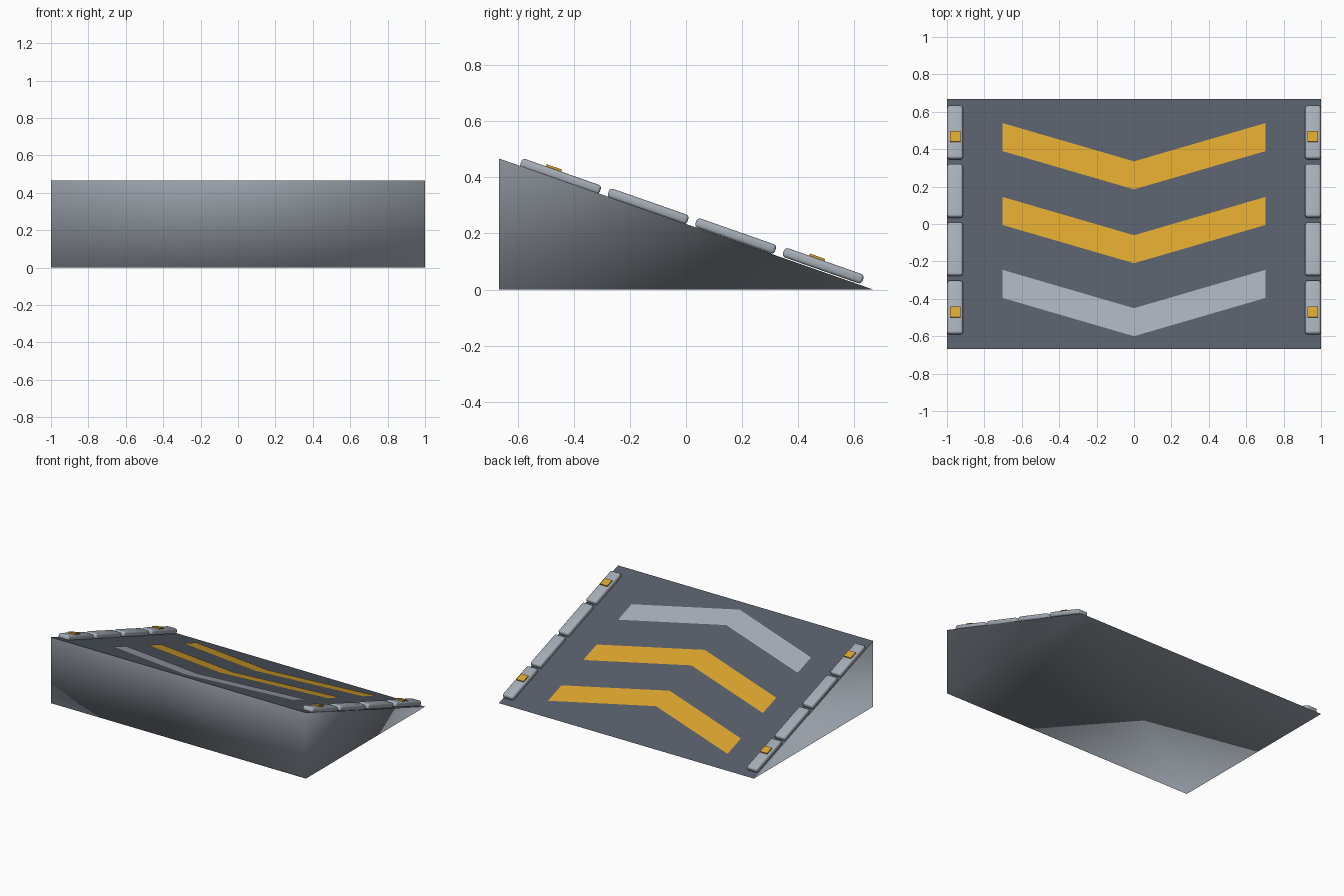
import bpy, bmesh, math
from mathutils import Matrix

cube = bpy.data.objects.get("Cube")
if cube:
    bpy.data.objects.remove(cube, do_unlink=True)

HALF_X, HALF_Y, HEIGHT = 1.0, 0.667, 0.467
SLOPE = HEIGHT / (2 * HALF_Y)
ANGLE = math.atan(SLOPE)


def deck_z(y):
    return SLOPE * (HALF_Y - y)


def material(name, color):
    mat = bpy.data.materials.new(name)
    mat.use_nodes = True
    rgba = (*color, 1)
    mat.diffuse_color = rgba
    mat.node_tree.nodes["Principled BSDF"].inputs["Base Color"].default_value = rgba
    return mat


GREY = material("light grey metal", (0.38, 0.42, 0.47))
SLATE = material("dark slate", (0.09, 0.108, 0.135))
YELLOW = material("amber yellow", (0.70, 0.37, 0.027))


def add_object(name, mesh, mat):
    mesh.materials.append(mat)
    obj = bpy.data.objects.new(name, mesh)
    bpy.context.collection.objects.link(obj)
    return obj


def surface(name, verts, faces, mat):
    mesh = bpy.data.meshes.new(name)
    mesh.from_pydata(verts, [], faces)
    return add_object(name, mesh, mat)


def sloped_box(name, x, y, z, size, bevel, mat):
    """Rounded box tilted to lie along the ramp."""
    bm = bmesh.new()
    bmesh.ops.create_cube(bm, size=1)
    bmesh.ops.scale(bm, vec=size, verts=bm.verts)
    if bevel:
        bmesh.ops.bevel(bm, geom=bm.edges[:], offset=bevel, segments=3,
                        profile=0.5, affect='EDGES')
        for f in bm.faces:
            f.smooth = True
    mesh = bpy.data.meshes.new(name)
    bm.to_mesh(mesh)
    bm.free()
    obj = add_object(name, mesh, mat)
    obj.matrix_world = Matrix.Translation((x, y, z)) @ Matrix.Rotation(-ANGLE, 4, 'X')
    return obj


# Wedge body: front, sides and underside, softly shaded as one shell
body = surface("ramp_body",
               [(-HALF_X, -HALF_Y, 0), (HALF_X, -HALF_Y, 0),
                (HALF_X, HALF_Y, 0), (-HALF_X, HALF_Y, 0),
                (-HALF_X, -HALF_Y, HEIGHT), (HALF_X, -HALF_Y, HEIGHT)],
               [(0, 1, 5, 4), (0, 3, 2, 1), (1, 2, 5), (0, 4, 3)], GREY)
for poly in body.data.polygons:
    poly.use_smooth = True

# Sloping deck
surface("ramp_deck",
        [(x, y, deck_z(y)) for x, y in
         ((-HALF_X, -HALF_Y), (HALF_X, -HALF_Y), (HALF_X, HALF_Y), (-HALF_X, HALF_Y))],
        [(0, 1, 2, 3)], SLATE)

# Painted chevrons, each pointing up the ramp
for name, tip_y, mat in (("chevron_low", 0.185, YELLOW),
                         ("chevron_middle", -0.21, YELLOW),
                         ("chevron_high", -0.60, GREY)):
    verts = []
    for x, rise in ((-0.704, 0.205), (0, 0), (0.704, 0.205)):
        for width in (0, 0.15):
            y = tip_y + rise + width
            verts.append((x, y, deck_z(y) + 0.003))
    surface(name, verts, [(0, 2, 3, 1), (2, 4, 5, 3)], mat)

# Edge rails in four rounded segments per side, with lamps on the end ones
THICK = 0.035
for side, sx in (("right", -1), ("left", 1)):
    for i in range(4):
        y = -0.447 + 0.312 * i
        top = 0.031 + 0.0033 * i
        z = deck_z(y) + top - THICK / 2 / math.cos(ANGLE)
        sloped_box(f"{side}_rail_{i + 1}", sx * 0.957, y, z,
                   (0.083, 0.30, THICK), 0.012, GREY)
        if i in (0, 3):
            ly = -0.471 if i == 0 else 0.467
            sloped_box(f"{side}_lamp_{i + 1}", sx * 0.955, ly, deck_z(ly) + top + 0.002,
                       (0.056, 0.058, 0.012), 0, YELLOW)
